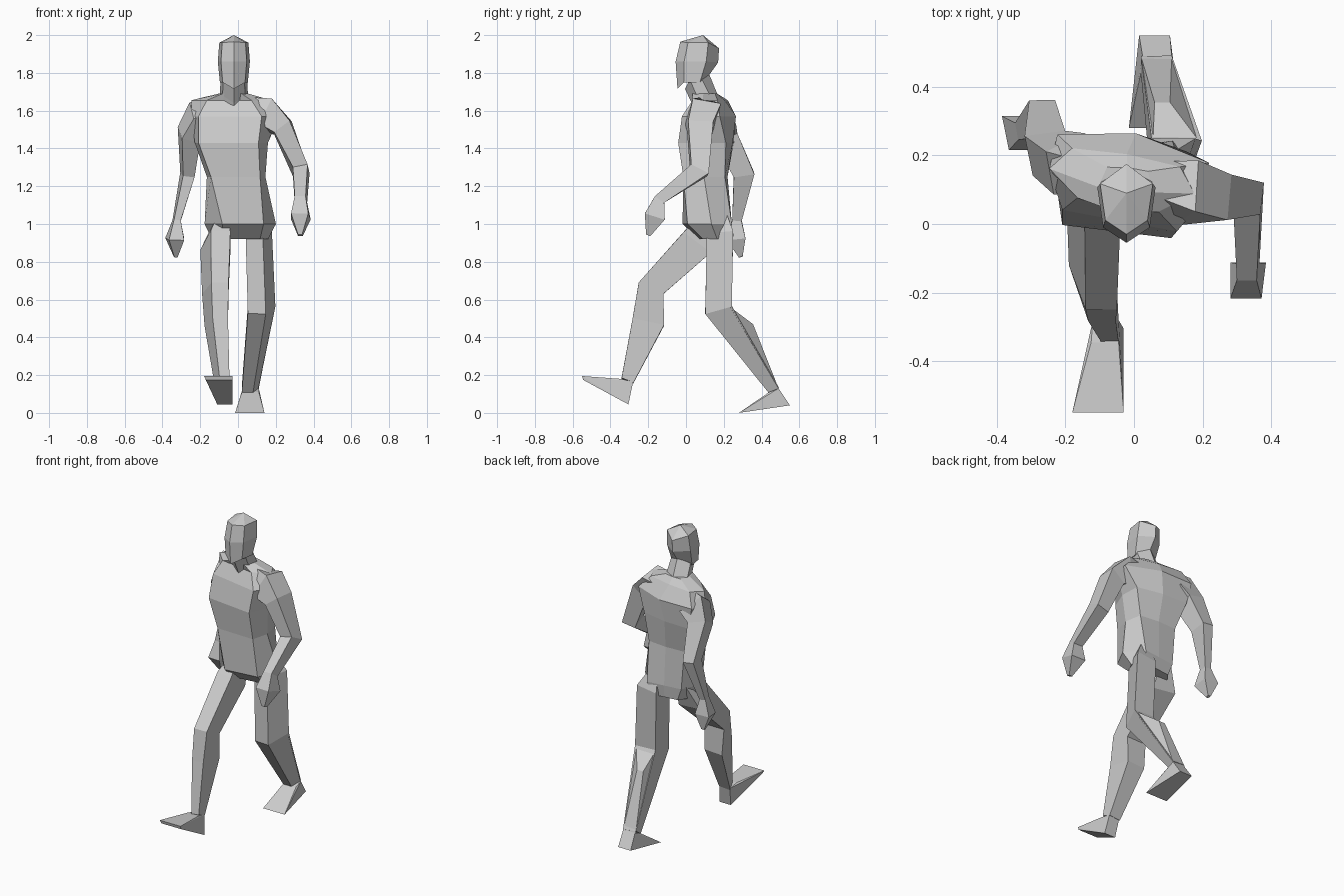
import bpy
import bmesh
from math import sin, cos
from mathutils import Vector

default_cube = bpy.data.objects.get("Cube")
if default_cube:
    bpy.data.objects.remove(default_cube, do_unlink=True)

# One plain grey for the whole figure
grey = bpy.data.materials.new("plain_grey")
grey.use_nodes = True
colour = (.6, .6, .6, 1)
grey.diffuse_color = colour
for node in grey.node_tree.nodes:
    if node.type == 'BSDF_PRINCIPLED':
        node.inputs["Base Color"].default_value = colour


def finish(name, bm):
    """Clean the mesh and turn it into a flat shaded object."""
    bmesh.ops.remove_doubles(bm, verts=bm.verts[:], dist=.0005)
    bmesh.ops.recalc_face_normals(bm, faces=bm.faces[:])
    mesh = bpy.data.meshes.new(name)
    bm.to_mesh(mesh)
    bm.free()
    mesh.materials.append(grey)
    obj = bpy.data.objects.new(name, mesh)
    bpy.context.scene.collection.objects.link(obj)
    return obj


def loft(name, rings):
    """Skin a list of equal rings and close both ends."""
    bm = bmesh.new()
    loops = [[bm.verts.new(point) for point in ring] for ring in rings]
    count = len(loops[0])
    for low, high in zip(loops, loops[1:]):
        for i in range(count):
            j = (i + 1) % count
            bm.faces.new((low[i], low[j], high[j], high[i]))
    bm.faces.new(loops[0])
    bm.faces.new(loops[-1])
    return finish(name, bm)


def limb(name, path, outer, bevel):
    """Sweep a four sided section along (x, y, z, half width, half depth).

    The outer front corner is pulled inwards by the bevel factor.
    """
    centres = [Vector(row[:3]) for row in path]
    rings = []
    for i, row in enumerate(path):
        before = centres[max(i - 1, 0)]
        after = centres[min(i + 1, len(path) - 1)]
        here = centres[i]
        tangent = Vector()
        if i > 0:
            tangent += (here - before).normalized()
        if i < len(path) - 1:
            tangent += (after - here).normalized()
        tangent.normalize()
        across = Vector((1, 0, 0))
        across = (across - tangent * across.dot(tangent)).normalized()
        forward = tangent.cross(across)
        width, depth = across * row[3], forward * row[4]
        right_front = bevel if outer < 0 else 1
        left_front = bevel if outer > 0 else 1
        rings.append([here - width * right_front + depth,
                      here + width * left_front + depth,
                      here + width - depth,
                      here - width - depth])
    return loft(name, rings)


def wedge(name, edges):
    """Wrap a hull around crosswise edges (x right, x left, y, z)."""
    bm = bmesh.new()
    for right, left, y, z in edges:
        bm.verts.new((right, y, z))
        bm.verts.new((left, y, z))
    result = bmesh.ops.convex_hull(bm, input=bm.verts[:])
    loose = set(result["geom_interior"]) | set(result["geom_unused"])
    loose = [item for item in loose if isinstance(item, bmesh.types.BMVert)]
    if loose:
        bmesh.ops.delete(bm, geom=loose, context='VERTS')
    return finish(name, bm)


def torso_ring(x, y, z, yaw, front, side, back, depth, ridge):
    """Body section with a spine ridge, turned about the vertical."""
    outline = [(-front, -depth), (front, -depth), (side, 0),
               (back, depth), (0, depth + ridge), (-back, depth), (-side, 0)]
    return [(x + u * cos(yaw) - v * sin(yaw),
             y + u * sin(yaw) + v * cos(yaw), z) for u, v in outline]


def head_ring(z_front, z_side, z_back, y_front, y_back, width):
    """Six sided section with a ridge at the front and at the back."""
    middle = -.022
    cheek = y_front + (y_back - y_front) * .2
    temple = y_front + (y_back - y_front) * .72
    return [(middle, y_front, z_front),
            (middle + width * .8, cheek, z_side),
            (middle + width, temple, z_side),
            (middle, y_back, z_back),
            (middle - width, temple, z_side),
            (middle - width * .8, cheek, z_side)]


# Torso, from crotch to neck base, shoulders turned against the hips
loft("torso", [torso_ring(*row) for row in (
    (.01, .15, .92, .1, .1, .15, .09, .07, 0),
    (.012, .112, 1, .12, .11, .19, .115, .118, 0),
    (-.01, .1, 1.25, -.03, .13, .155, .13, .11, .01),
    (-.035, .105, 1.43, -.12, .16, .195, .175, .128, .015),
    (-.022, .115, 1.57, -.185, .17, .23, .225, .107, .045),
    (-.035, .125, 1.655, -.17, .12, .215, .16, .07, .01),
    (-.025, .1, 1.69, -.1, .05, .08, .06, .06, .005))])

# Neck and head
loft("neck", [head_ring(*row) for row in (
    (1.6, 1.62, 1.62, .05, .19, .08),
    (1.64, 1.68, 1.69, .03, .165, .075),
    (1.715, 1.765, 1.8, -.005, .12, .07))])
loft("head", [head_ring(*row) for row in (
    (1.715, 1.75, 1.785, -.045, .12, .074),
    (1.86, 1.86, 1.855, -.055, .17, .085),
    (1.965, 1.96, 1.93, -.03, .175, .077),
    (2, 2, 2, .09, .09, 0))])

# Arms: left swings forward, right swings back
limb("left_arm", [
    (.07, .1, 1.6, .06, .06),
    (.15, .09, 1.585, .088, .075),
    (.238, .075, 1.515, .058, .066),
    (.335, .07, 1.285, .045, .052),
    (.333, -.14, 1.13, .033, .03),
    (.333, -.165, 1.04, .052, .055),
    (.33, -.2, .94, .012, .012)], 1, .75)
limb("right_arm", [
    (-.12, .15, 1.59, .05, .06),
    (-.2, .17, 1.555, .085, .075),
    (-.26, .205, 1.47, .062, .065),
    (-.268, .307, 1.26, .038, .055),
    (-.325, .27, 1.02, .022, .025),
    (-.335, .265, .92, .05, .05),
    (-.33, .29, .825, .01, .01)], -1, .6)

# Legs: left trails, right steps forward
limb("left_leg", [
    (.09, .17, 1.03, .04, .05),
    (.11, .18, .95, .07, .07),
    (.125, .172, .545, .073, .073),
    (.065, .465, .12, .045, .03)], 1, .3)
limb("right_leg", [
    (-.09, .13, 1.03, .04, .06),
    (-.12, .065, .91, .08, .09),
    (-.12, -.185, .66, .07, .072),
    (-.115, -.2, .48, .062, .085),
    (-.085, -.31, .17, .04, .034)], -1, .3)

# Trailing calf: knee back, muscle ridge and ankle back edges
wedge("left_calf", [(.055, .195, .235, .56), (.06, .105, .355, .47),
                    (.02, .11, .49, .13), (.05, .09, .3, .4)])

# Feet: ankle front, ankle back, heel and toe edges
wedge("left_foot", [(.02, .11, .44, .11), (.025, .11, .49, .13),
                    (.015, .105, .55, .04), (-.015, .14, .28, 0)])
wedge("right_foot", [(-.125, -.045, -.345, .18), (-.12, -.045, -.28, .165),
                     (-.11, -.03, -.305, .045), (-.18, -.03, -.55, .195),
                     (-.17, -.03, -.545, .175)])
